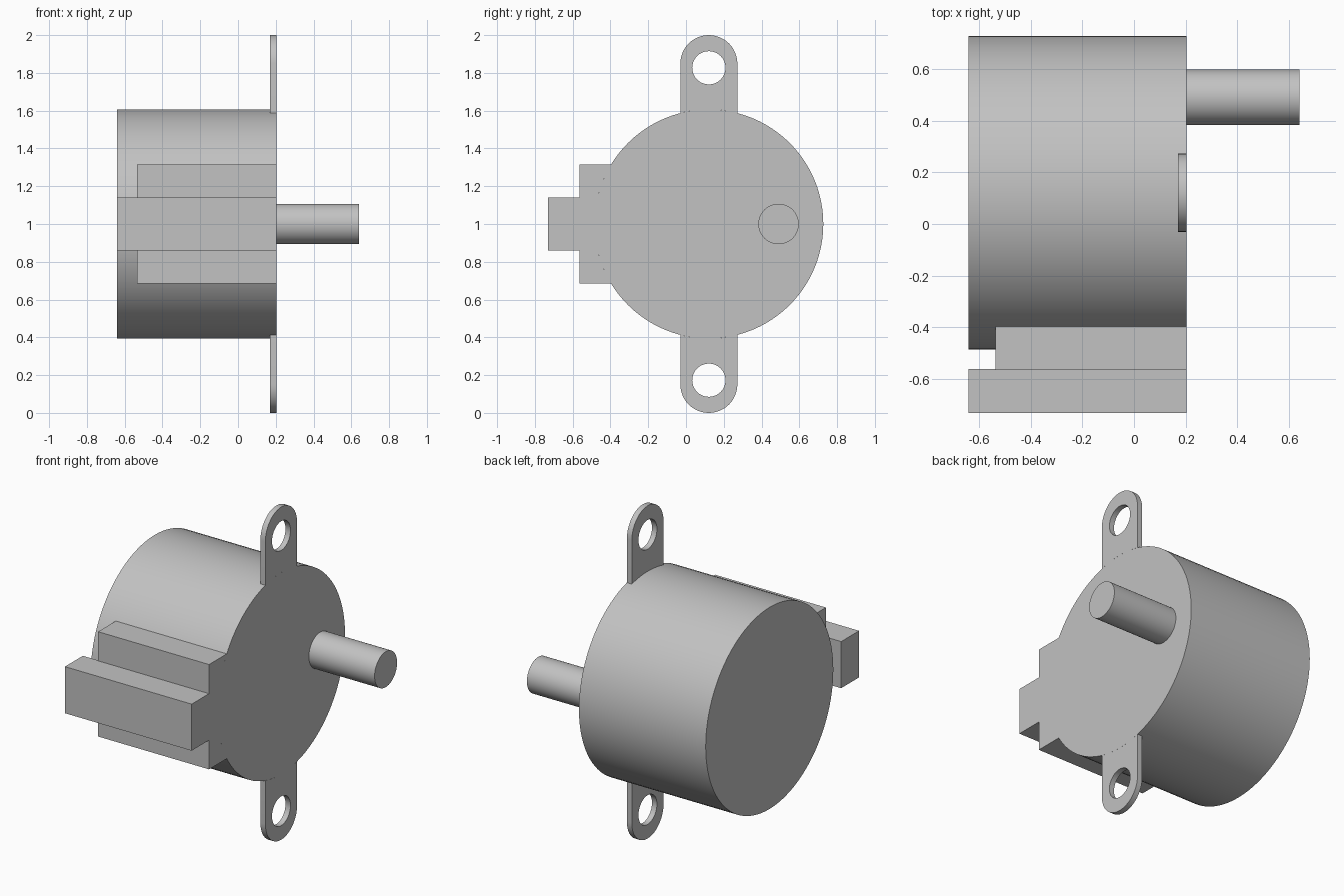
import bpy
import bmesh
from math import pi, cos, sin, acos, asin, radians
from mathutils import Vector

cube = bpy.data.objects.get("Cube")
if cube:
    bpy.data.objects.remove(cube, do_unlink=True)

# One plain grey metal
grey = bpy.data.materials.new("grey_metal")
grey.use_nodes = True
colour = (0.54, 0.54, 0.54, 1)
grey.diffuse_color = colour
grey.node_tree.nodes["Principled BSDF"].inputs["Base Color"].default_value = colour

BACK, FACE = -0.64, 0.203      # ends of the motor can along x
CY, CZ, R = 0.121, 1.0, 0.606  # axis and radius of the can


def arc(y, z, r, start, end, steps):
    return [(y + r * cos(start + (end - start) * i / steps),
             z + r * sin(start + (end - start) * i / steps))
            for i in range(steps + 1)]


def circle(y, z, r, steps=64):
    return arc(y, z, r, 0, 2 * pi, steps)[:-1]


def extrude(name, loops, x0, x1):
    """Fill y-z outlines (first outer, rest holes) and extrude them along x."""
    bm = bmesh.new()
    edges = []
    for loop in loops:
        verts = [bm.verts.new((x0, y, z)) for y, z in loop]
        edges += [bm.edges.new((verts[i - 1], verts[i])) for i in range(len(verts))]
    bmesh.ops.triangle_fill(bm, use_beauty=True, edges=edges, normal=Vector((1, 0, 0)))
    result = bmesh.ops.extrude_face_region(bm, geom=bm.faces[:])
    moved = [g for g in result["geom"] if isinstance(g, bmesh.types.BMVert)]
    bmesh.ops.translate(bm, verts=moved, vec=(x1 - x0, 0, 0))
    bmesh.ops.recalc_face_normals(bm, faces=bm.faces[:])
    mesh = bpy.data.meshes.new(name)
    bm.to_mesh(mesh)
    bm.free()
    mesh.materials.append(grey)
    obj = bpy.data.objects.new(name, mesh)
    bpy.context.collection.objects.link(obj)
    bpy.ops.object.select_all(action='DESELECT')
    obj.select_set(True)
    bpy.context.view_layer.objects.active = obj
    bpy.ops.object.shade_smooth_by_angle(angle=radians(30))
    return obj


# Motor can and offset output shaft
extrude("motor_can", [circle(CY, CZ, R, 96)], BACK, FACE)
extrude("output_shaft", [circle(0.49, CZ, 0.107, 48)], FACE, 0.64)

# Mounting ears, fitted to the can's curve, with screw holes
half = 0.151
corner = acos(half / R)
ear = arc(CY, 2 - half, half, 0, pi, 24) + arc(CY, CZ, R, pi - corner, corner, 12)
hole = circle(CY, 1.827, 0.088, 40)
for name, flip in (("upper_ear", False), ("lower_ear", True)):
    loops = [[(y, 2 - z if flip else z) for y, z in loop] for loop in (ear, hole)]
    extrude(name, loops, 0.17, FACE)

# Wiring housing, its inner side following the can
h = 0.315
spread = asin(h / R)
housing = [(-0.565, CZ + h), (-0.565, CZ - h)] + arc(CY, CZ, R, pi + spread, pi - spread, 16)
extrude("wiring_housing", [housing], -0.535, FACE)

# Outer connector block, as long as the can
h = 0.14
block = [(-0.73, CZ - h), (-0.56, CZ - h), (-0.56, CZ + h), (-0.73, CZ + h)]
extrude("connector_block", [block], BACK, FACE)
